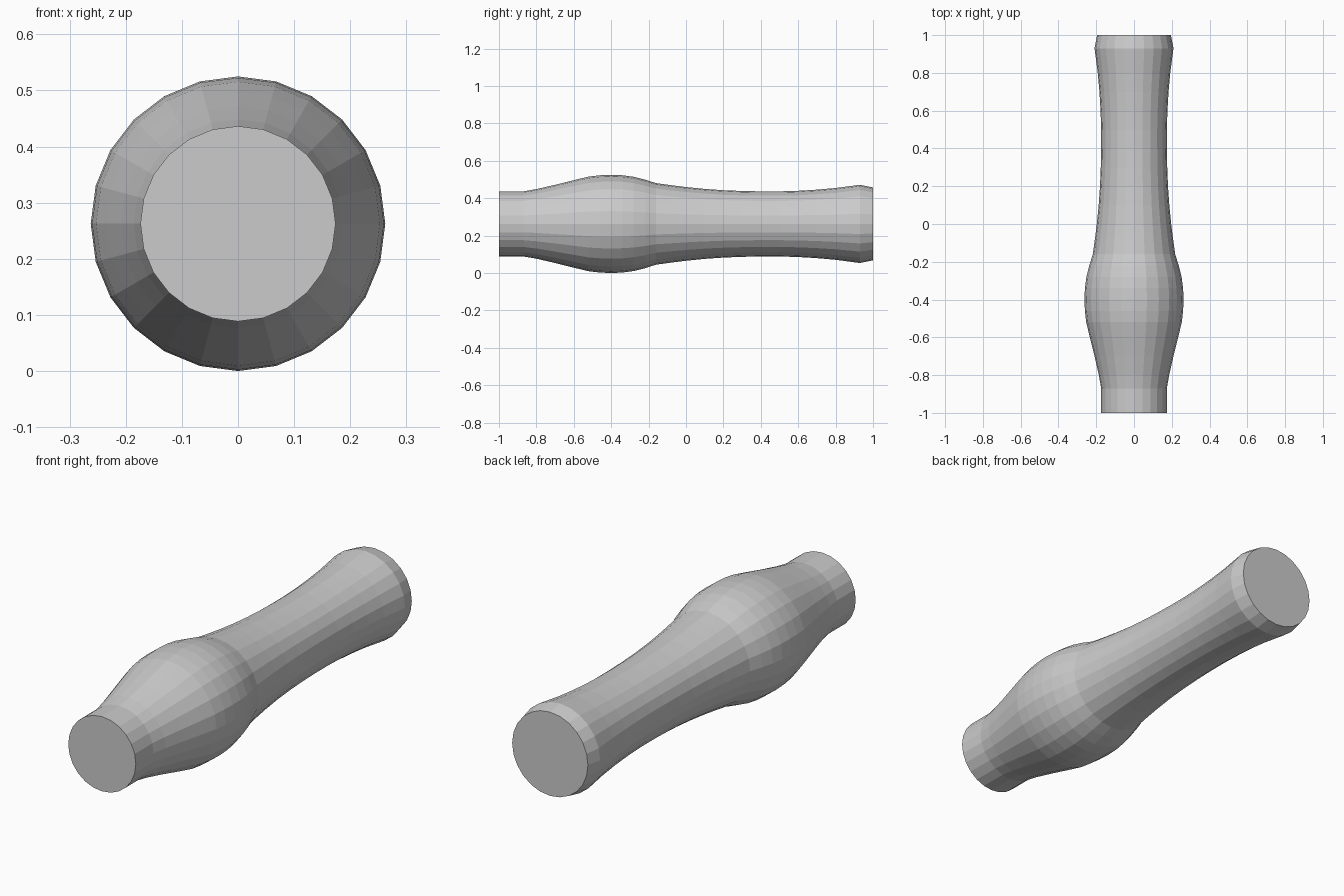
import bpy, bmesh
from math import sin, cos, tau

if "Cube" in bpy.data.objects:
    bpy.data.objects.remove(bpy.data.objects["Cube"])

SIDES = 24
AXIS_Z = 0.2625

# (y, radius) along the handle, front to back
PROFILE = [(-1, .174), (-.87, .174), (-.8, .186), (-.7, .209), (-.6, .234),
           (-.52, .253), (-.46, .260), (-.4, .2625), (-.34, .260), (-.28, .252),
           (-.22, .237), (-.16, .218), (-.08, .207), (0, .197), (.1, .187),
           (.2, .180), (.3, .176), (.4, .174), (.5, .174), (.6, .177),
           (.7, .183), (.8, .192), (.93, .209), (1, .195)]


def lathe_y(name, profile):
    bm = bmesh.new()
    rings = [[bm.verts.new((r * cos(tau * i / SIDES), y, AXIS_Z + r * sin(tau * i / SIDES)))
              for i in range(SIDES)] for y, r in profile]
    for a, b in zip(rings, rings[1:]):
        for i in range(SIDES):
            j = (i + 1) % SIDES
            bm.faces.new((a[i], a[j], b[j], b[i]))
    # flat end caps
    bm.faces.new(rings[0])
    bm.faces.new(rings[-1])
    bmesh.ops.recalc_face_normals(bm, faces=bm.faces)
    mesh = bpy.data.meshes.new(name)
    bm.to_mesh(mesh)
    bm.free()
    obj = bpy.data.objects.new(name, mesh)
    bpy.context.collection.objects.link(obj)
    return obj


# turned handle with swollen grip and flared end
lathe_y("turned_handle", PROFILE)
